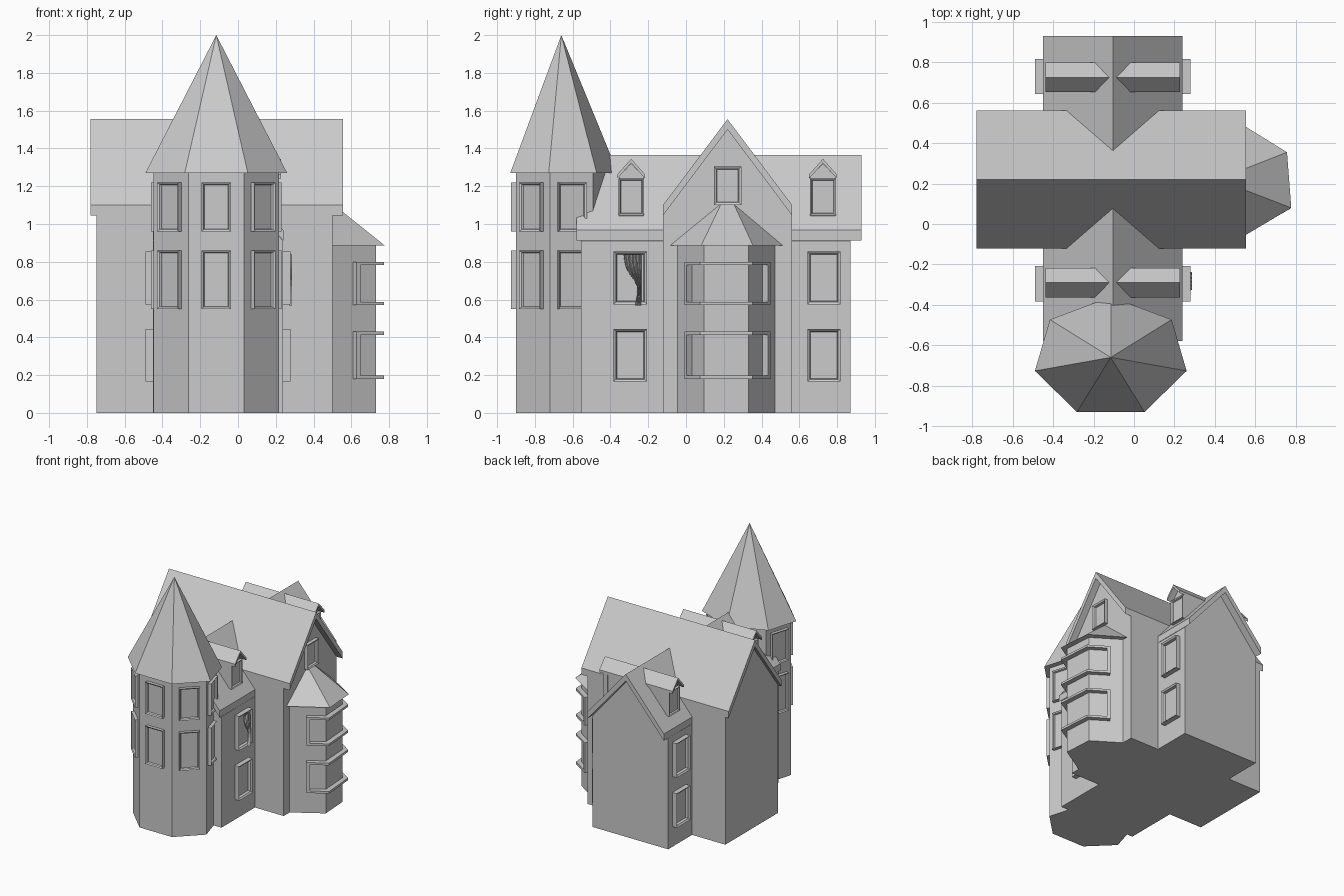
import bpy, bmesh, math
from mathutils import Vector, Matrix

if "Cube" in bpy.data.objects:
    bpy.data.objects.remove(bpy.data.objects["Cube"])


def finish(name, bm):
    bmesh.ops.recalc_face_normals(bm, faces=bm.faces)
    me = bpy.data.meshes.new(name)
    bm.to_mesh(me)
    bm.free()
    ob = bpy.data.objects.new(name, me)
    bpy.context.collection.objects.link(ob)
    return ob


def prism(name, profile, axis, a, b):
    """Extrude a 2D profile along an axis from a to b."""
    place = {'x': lambda p, t: (t, p[0], p[1]),
             'y': lambda p, t: (p[0], t, p[1]),
             'z': lambda p, t: (p[0], p[1], t)}[axis]
    bm = bmesh.new()
    lo = [bm.verts.new(place(p, a)) for p in profile]
    hi = [bm.verts.new(place(p, b)) for p in profile]
    n = len(profile)
    bm.faces.new(lo)
    bm.faces.new(hi[::-1])
    for i in range(n):
        j = (i + 1) % n
        bm.faces.new((lo[i], lo[j], hi[j], hi[i]))
    return finish(name, bm)


def pyramid(name, base, z, apex):
    bm = bmesh.new()
    ring = [bm.verts.new((x, y, z)) for x, y in base]
    top = bm.verts.new(apex)
    bm.faces.new(ring)
    for i in range(len(ring)):
        bm.faces.new((ring[i], ring[(i + 1) % len(ring)], top))
    return finish(name, bm)


def gable_walls(name, c, h, eave, apex, axis, a, b, base=0):
    prism(name, [(c - h, base), (c + h, base), (c + h, eave), (c, apex), (c - h, eave)], axis, a, b)


def gable_roof(name, c, h, eave, apex, t, axis, a, b):
    prism(name, [(c - h, eave), (c, apex), (c + h, eave),
                 (c + h, eave - t), (c, apex - t), (c - h, eave - t)], axis, a, b)


def window(name, x, y, normal, w, z0, z1, depth, border=0.018):
    """Framed window with a recessed pane, standing on a wall point."""
    nx, ny = Vector(normal).normalized()
    bm = bmesh.new()
    bmesh.ops.create_cube(bm, size=1)
    bmesh.ops.scale(bm, vec=(depth + 0.02, w, z1 - z0), verts=bm.verts)
    bmesh.ops.translate(bm, vec=(depth / 2 - 0.01, 0, 0), verts=bm.verts)
    front = max(bm.faces, key=lambda f: f.calc_center_median().x)
    bmesh.ops.inset_region(bm, faces=[front], thickness=border)
    bmesh.ops.translate(bm, vec=(-depth * 0.25, 0, 0), verts=front.verts)
    bmesh.ops.inset_region(bm, faces=[front], thickness=0.006)
    bmesh.ops.translate(bm, vec=(-depth * 0.5, 0, 0), verts=front.verts)
    bm.transform(Matrix.Translation((x, y, (z0 + z1) / 2)) @ Matrix.Rotation(math.atan2(ny, nx), 4, 'Z'))
    finish(name, bm)


# Main block with its ridge along x
gable_walls("main_walls", 0.22, 0.342, 1.045, 1.50, 'x', -0.75, 0.50)
gable_roof("main_roof", 0.22, 0.342, 1.10, 1.555, 0.055, 'x', -0.78, 0.555)
window("gable_window", 0.50, 0.22, (1, 0), 0.145, 1.10, 1.305, 0.03)

# Wing with its ridge along y
CX = -0.105
gable_walls("wing_walls", CX, 0.344, 0.91, 1.31, 'y', -0.555, 0.872)
gable_roof("wing_roof", CX, 0.345, 0.967, 1.365, 0.055, 'y', -0.58, 0.93)

# Windows and dormers on both sides of the wing
for s, side in ((1, "right"), (-1, "left")):
    for yc, end in ((-0.295, "front"), (0.73, "back")):
        tag = side + "_" + end
        for z0, floor in ((0.165, "lower"), (0.575, "upper")):
            window(f"wing_window_{tag}_{floor}", CX + s * 0.344, yc, (s, 0), 0.175, z0, z0 + 0.28, 0.04)
        yd = yc + (0.005 if end == "front" else -0.005)
        gable_walls("dormer_walls_" + tag, yd, 0.066, 1.25, 1.32, 'x', CX, CX + s * 0.28, 1.035)
        gable_roof("dormer_roof_" + tag, yd, 0.073, 1.263, 1.345, 0.022, 'x', CX, CX + s * 0.332)
        window("dormer_window_" + tag, CX + s * 0.28, yd, (s, 0), 0.136, 1.045, 1.242, 0.022, 0.012)

# Seven-sided tower, slightly flattened front to back
TX, TY = -0.115, -0.66


def heptagon(rx, ry):
    return [(TX + rx * math.sin(math.pi * (2 * i + 1) / 7),
             TY - ry * math.cos(math.pi * (2 * i + 1) / 7)) for i in range(7)]


wall = heptagon(0.34, 0.267)
prism("tower_walls", wall, 'z', 0, 1.275)
pyramid("tower_roof", heptagon(0.385, 0.30), 1.27, (TX, TY, 2.0))
for i in (-3, -2, -1, 0, 1):
    if i == -3:
        continue
    (ax, ay), (bx, by) = wall[i - 1], wall[i]
    for z0, z1, floor in ((0.55, 0.86, "lower"), (0.96, 1.22, "upper")):
        window(f"tower_window_{i + 2}_{floor}", (ax + bx) / 2, (ay + by) / 2,
               (by - ay, ax - bx), 0.155, z0, z1, 0.026, 0.014)
(ax, ay), (bx, by) = wall[1], wall[2]
for z0, z1, floor in ((0.55, 0.86, "lower"), (0.96, 1.22, "upper")):
    window(f"tower_window_4_{floor}", ax * 0.5 + bx * 0.5, ay * 0.5 + by * 0.5,
           (by - ay, ax - bx), 0.155, z0, z1, 0.026, 0.014)

# Bay on the right side
prism("bay_walls", [(0.48, -0.055), (0.50, -0.045), (0.73, 0.095), (0.715, 0.33), (0.50, 0.47), (0.48, 0.48)],
      'z', 0, 0.89)
pyramid("bay_roof", [(0.49, -0.092), (0.778, 0.08), (0.757, 0.355), (0.49, 0.52)], 0.885, (0.413, 0.22, 1.178))

# Wrap-around bay window frames: sill, lintel and end posts
inner = [(0.575, 0.0), (0.73, 0.095), (0.715, 0.33), (0.55, 0.44)]
outer = [(0.597, -0.03), (0.772, 0.075), (0.752, 0.352), (0.572, 0.472)]
inner[0], inner[3] = (0.608, 0.021), (0.583, 0.416)
outer[0], outer[3] = (0.590 + 0.038, -0.008), (0.604, 0.447)
for z0, z1, floor in ((0.18, 0.43, "lower"), (0.57, 0.80, "upper")):
    band = inner + outer[::-1]
    prism("bay_sill_" + floor, band, 'z', z0, z0 + 0.018)
    prism("bay_lintel_" + floor, band, 'z', z1 - 0.018, z1)
    for k, m, end in ((0, 1, "front"), (3, 2, "back")):
        lerp = lambda p: tuple(Vector(p[k]).lerp(Vector(p[m]), 0.14))
        prism(f"bay_post_{floor}_{end}", [inner[k], lerp(inner), lerp(outer), outer[k]], 'z', z0, z1)

# Draped curtain in the upper right front window
left = [-0.33, -0.326, -0.318, -0.30, -0.275, -0.26, -0.258, -0.264, -0.27]
bm = bmesh.new()
grid = []
for j, yl in enumerate(left):
    row = []
    for i in range(25):
        u = i / 24
        z = 0.838 - 0.27 * j / 8 + 0.03 * u * (1 - j / 8) * (j / 8)
        row.append(bm.verts.new((0.278 + 0.009 * math.sin(u * 10 * math.pi), yl + (-0.236 - yl) * u, z)))
    grid.append(row)
for r0, r1 in zip(grid, grid[1:]):
    for i in range(24):
        bm.faces.new((r0[i], r0[i + 1], r1[i + 1], r1[i]))
finish("curtain", bm)
